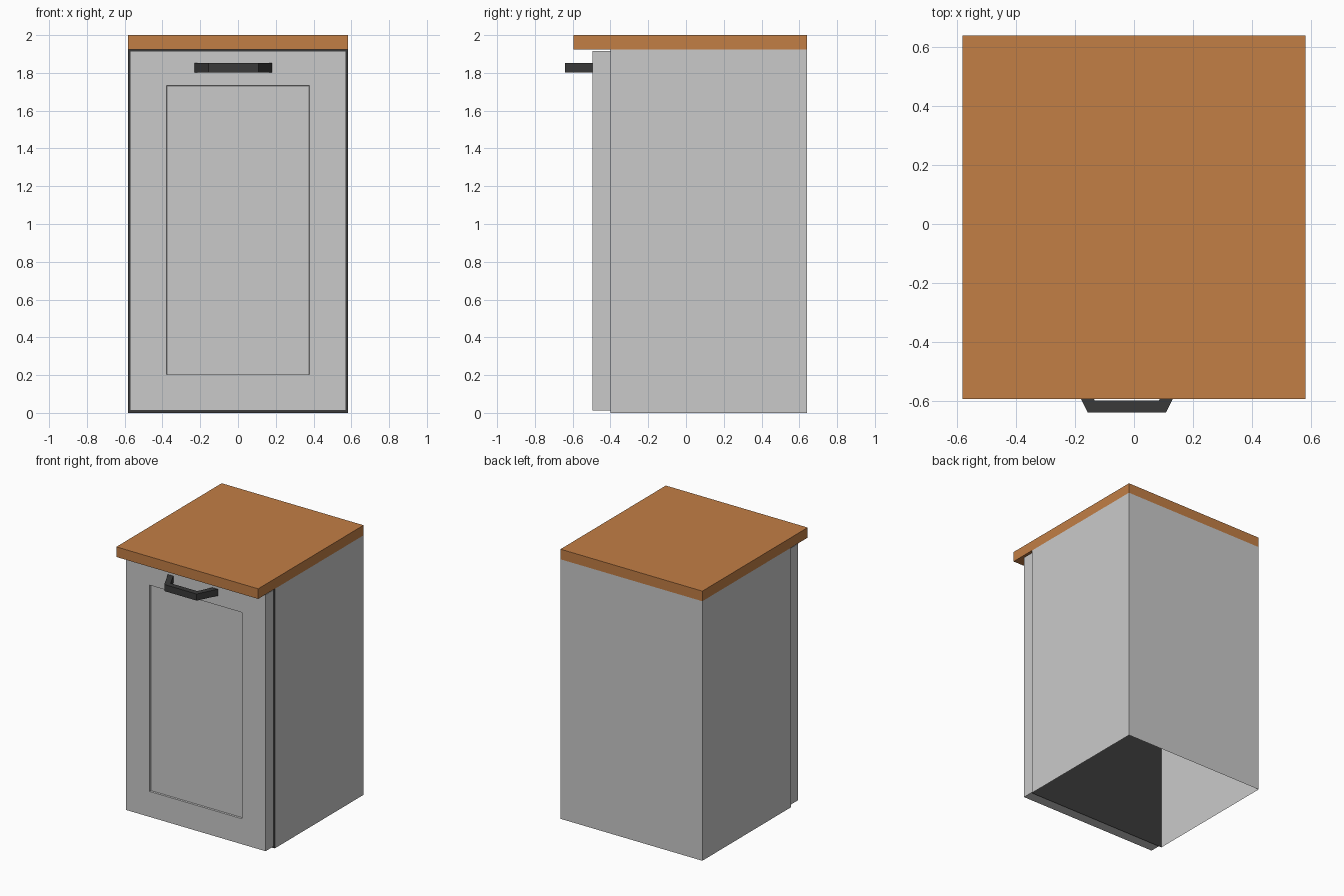
import bpy, bmesh

if "Cube" in bpy.data.objects:
    bpy.data.objects.remove(bpy.data.objects["Cube"])


def material(name, rgb):
    m = bpy.data.materials.new(name)
    m.diffuse_color = (*rgb, 1)
    m.use_nodes = True
    m.node_tree.nodes["Principled BSDF"].inputs["Base Color"].default_value = m.diffuse_color
    return m


GREY = material("light grey paint", (0.59, 0.59, 0.59))
DARK = material("dark grey", (0.042, 0.042, 0.042))
WOOD = material("warm wood", (0.54, 0.21, 0.06))


def box_bm(lo, hi):
    bm = bmesh.new()
    bmesh.ops.create_cube(bm, size=1)
    for v in bm.verts:
        v.co = [(a + b) / 2 + c * (b - a) for a, b, c in zip(lo, hi, v.co)]
    bm.normal_update()
    return bm


def drop_faces(bm, test):
    bmesh.ops.delete(bm, geom=[f for f in bm.faces if test(f.normal)],
                     context='FACES_ONLY')


def finish(bm, name, *mats):
    me = bpy.data.meshes.new(name)
    bm.to_mesh(me)
    bm.free()
    for m in mats:
        me.materials.append(m)
    ob = bpy.data.objects.new(name, me)
    bpy.context.collection.objects.link(ob)
    return ob


# Countertop slab
finish(box_bm((-0.582, -0.595, 1.925), (0.582, 0.64, 2.0)), "countertop", WOOD)

# Cabinet body: thin-walled, open below, with a dark front
bm = box_bm((-0.582, -0.40, 0), (0.582, 0.64, 1.925))
drop_faces(bm, lambda n: abs(n.z) > 0.9)
for f in bm.faces:
    f.material_index = 1 if f.normal.y < -0.9 else 0
finish(bm, "cabinet_body", GREY, DARK)

# Door with a shallow recessed panel
bm = box_bm((-0.573, -0.495, 0.013), (0.573, -0.40, 1.915))
drop_faces(bm, lambda n: n.y > 0.9)
front = next(f for f in bm.faces if f.normal.y < -0.9)
bmesh.ops.inset_region(bm, faces=[front], thickness=0.19)
for v in front.verts:
    v.co.x = 0.378 if v.co.x > 0 else -0.378
    v.co.z = 1.732 if v.co.z > 1 else 0.202
bmesh.ops.inset_region(bm, faces=[front], thickness=0.003)
for v in front.verts:
    v.co.y += 0.012
finish(bm, "door", GREY)

# Handle: bent bar set slightly left of centre
HX = -0.024
half = [(0.205, -0.495), (0.133, -0.64), (0.109, -0.60), (0.160, -0.495)]
outline = [(HX - x, y) for x, y in half[:2]] + [(HX + x, y) for x, y in half[1::-1]]
outline += [(HX + x, y) for x, y in half[:1:-1]] + [(HX - x, y) for x, y in half[2:]]
bm = bmesh.new()
base = bm.faces.new([bm.verts.new((x, y, 1.803)) for x, y in outline])
new = bmesh.ops.extrude_face_region(bm, geom=[base])["geom"]
for v in new:
    if isinstance(v, bmesh.types.BMVert):
        v.co.z = 1.852
bmesh.ops.recalc_face_normals(bm, faces=bm.faces)
finish(bm, "handle", DARK)
